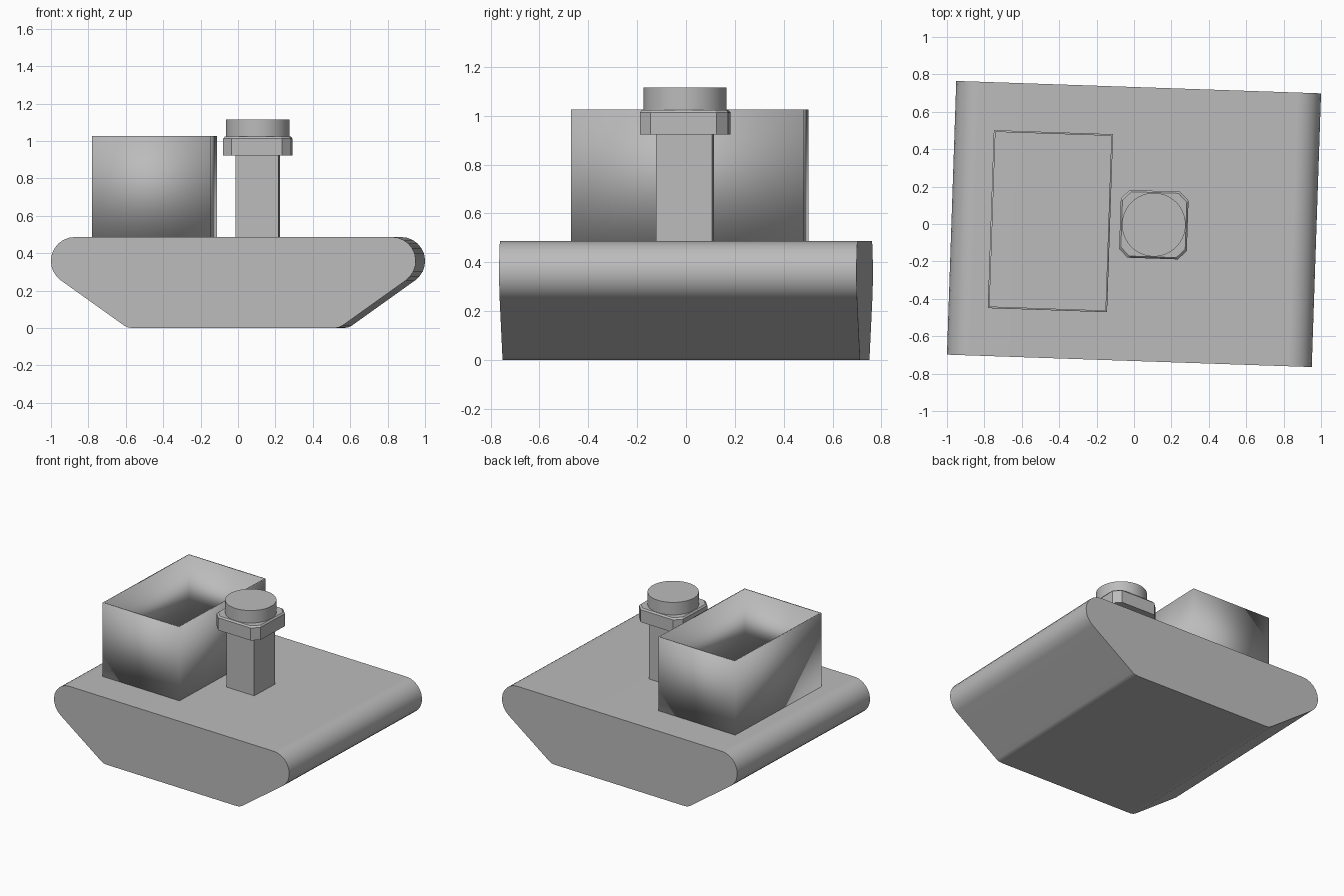
import bpy
import bmesh
from math import sin, cos, pi, radians

if "Cube" in bpy.data.objects:
    bpy.data.objects.remove(bpy.data.objects["Cube"], do_unlink=True)

YAW = -0.034          # the whole model is turned slightly about z
DECK_Z = 0.487        # height of the hull's flat top
POST_X = 0.106        # centre of the post and its cap

grey = bpy.data.materials.new("plain_grey")
grey.use_nodes = True
grey.diffuse_color = (0.5, 0.5, 0.5, 1)
grey.node_tree.nodes["Principled BSDF"].inputs["Base Color"].default_value = (0.5, 0.5, 0.5, 1)


def loft(name, rings, x=0, capped=True):
    """Skin a stack of matching point rings, turned with the model."""
    bm = bmesh.new()
    loops = [[bm.verts.new(p) for p in ring] for ring in rings]
    n = len(loops[0])
    for low, high in zip(loops, loops[1:]):
        for i in range(n):
            j = (i + 1) % n
            bm.faces.new((low[i], low[j], high[j], high[i]))
    if capped:
        bm.faces.new(loops[0])
        bm.faces.new(loops[-1])
        bmesh.ops.recalc_face_normals(bm, faces=bm.faces)
    mesh = bpy.data.meshes.new(name)
    bm.to_mesh(mesh)
    bm.free()
    mesh.materials.append(grey)
    mesh.shade_smooth()
    mesh.set_sharp_from_angle(angle=radians(30))
    obj = bpy.data.objects.new(name, mesh)
    bpy.context.collection.objects.link(obj)
    obj.location = (x * cos(YAW), x * sin(YAW), 0)
    obj.rotation_euler.z = YAW
    return obj


def rect(hx, hy, z):
    return [(-hx, -hy, z), (hx, -hy, z), (hx, hy, z), (-hx, hy, z)]


def cut_square(h, cut, z):
    """Square ring with its four corners cut off."""
    k = h - cut
    return [(-k, -h, z), (k, -h, z), (h, -k, z), (h, k, z),
            (k, h, z), (-k, h, z), (-h, k, z), (-h, -k, z)]


def circle(r, z, n=48):
    return [(r * cos(2 * pi * i / n), r * sin(2 * pi * i / n), z) for i in range(n)]


# Hull: flat top, round ends, sloping lower sides and softened bottom corners
radius, steps = 0.128, 10
half = []
for i in range(steps + 1):
    a = radians(90 - 144.5 * i / steps)
    half.append((0.848 + radius * cos(a), DECK_Z - radius + radius * sin(a)))
half += [(0.585, 0.014), (0.565, 0.004), (0.54, 0)]
profile = half + [(-x, z) for x, z in reversed(half)]
hull = loft("hull", [[(x, y, z) for x, z in profile] for y in (-0.732, 0.732)])
hull.modifiers.new("even_shading", "WEIGHTED_NORMAL").keep_sharp = True

# Open-topped, thin-walled box standing on the deck
cabin = loft("open_box", [rect(0.319, 0.476, DECK_Z), rect(0.319, 0.476, 1.026)],
             x=-0.447, capped=False)
walls = cabin.modifiers.new("walls", "SOLIDIFY")
walls.thickness = 0.009
walls.offset = -1
walls.use_even_offset = True

# Square post, chamfered collar and round cap
loft("post", [rect(0.115, 0.115, DECK_Z), rect(0.115, 0.115, 0.922)], x=POST_X)
loft("collar", [cut_square(0.181, 0.046, 0.922), cut_square(0.181, 0.046, 1.013),
                cut_square(0.172, 0.046, 1.024)], x=POST_X)
loft("round_cap", [circle(0.17, 1.02), circle(0.17, 1.115)], x=POST_X)
